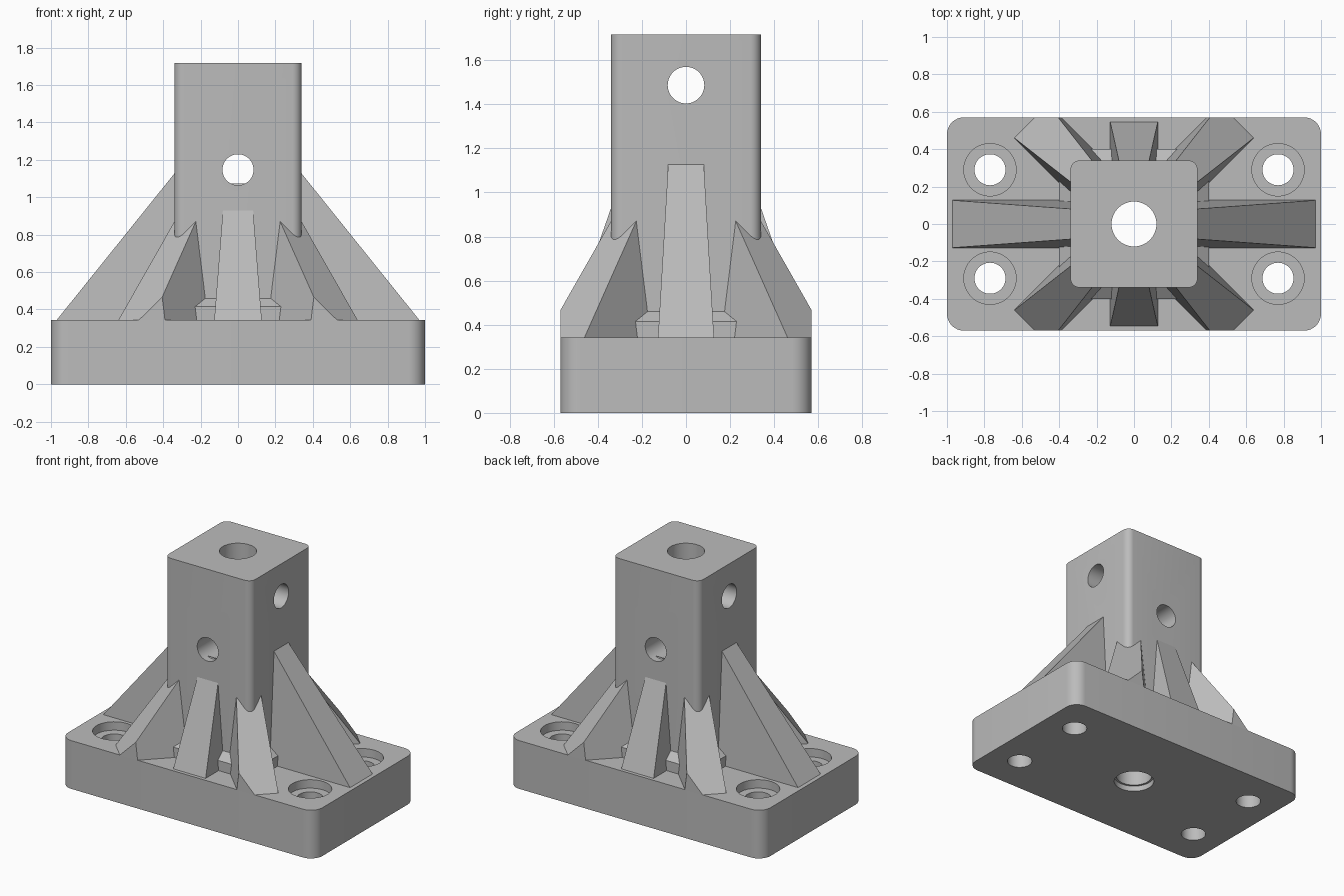
import bpy, bmesh, math
from mathutils import Matrix, Vector

if "Cube" in bpy.data.objects:
    bpy.data.objects.remove(bpy.data.objects["Cube"], do_unlink=True)

grey = bpy.data.materials.new("plain_grey")
grey.use_nodes = True
colour = (0.5, 0.5, 0.5, 1)
grey.diffuse_color = colour
grey.node_tree.nodes["Principled BSDF"].inputs["Base Color"].default_value = colour

PLATE_TOP, PLATE_Y, POST, TOP = 0.343, 0.57, 0.34, 1.717


def add_object(name, bm):
    bmesh.ops.recalc_face_normals(bm, faces=bm.faces)
    mesh = bpy.data.meshes.new(name)
    bm.to_mesh(mesh)
    bm.free()
    mesh.materials.append(grey)
    obj = bpy.data.objects.new(name, mesh)
    bpy.context.collection.objects.link(obj)
    return obj


def rounded_block(name, hx, hy, z0, z1, radius):
    """Upright block with rounded vertical edges."""
    bm = bmesh.new()
    bmesh.ops.create_cube(bm, size=1)
    for v in bm.verts:
        v.co = Vector((v.co.x * 2 * hx, v.co.y * 2 * hy, z1 if v.co.z > 0 else z0))
    upright = [e for e in bm.edges if abs(e.verts[0].co.z - e.verts[1].co.z) > 0.01]
    bmesh.ops.bevel(bm, geom=upright, offset=radius, segments=8, profile=0.5, affect='EDGES')
    return add_object(name, bm)


def drill(targets, radius, centre, length, axis='Z'):
    """Cut a round hole through the targets, then discard the cutter."""
    bm = bmesh.new()
    turn = {'Z': Matrix(), 'X': Matrix.Rotation(math.pi / 2, 4, 'Y'),
            'Y': Matrix.Rotation(math.pi / 2, 4, 'X')}[axis]
    bmesh.ops.create_cone(bm, cap_ends=True, segments=48, radius1=radius, radius2=radius,
                          depth=length, matrix=Matrix.Translation(centre) @ turn)
    cutter = add_object("hole_cutter", bm)
    cutter.hide_render = True
    for obj in targets:
        mod = obj.modifiers.new("hole", 'BOOLEAN')
        mod.operation, mod.solver, mod.object = 'DIFFERENCE', 'EXACT', cutter
        bpy.context.view_layer.objects.active = obj
        bpy.ops.object.modifier_apply(modifier=mod.name)
    bpy.data.objects.remove(cutter, do_unlink=True)


def rib(name, angle, foot, wall, height):
    """Sloping rib with drafted sides, reaching a little inside the post."""
    inner = wall - 0.05
    grow = (foot - inner) / (foot - wall)
    top = PLATE_TOP + (height - PLATE_TOP) * grow
    low, high = 0.127, 0.127 - 0.046 * grow
    bm = bmesh.new()
    for s in (-1, 1):
        for r, w, z in ((foot, low, PLATE_TOP), (inner, low, PLATE_TOP), (inner, high, top)):
            bm.verts.new((r, s * w, z))
    bmesh.ops.convex_hull(bm, input=bm.verts)
    bmesh.ops.dissolve_limit(bm, angle_limit=0.01, verts=bm.verts, edges=bm.edges)
    bmesh.ops.rotate(bm, verts=bm.verts, matrix=Matrix.Rotation(angle, 3, 'Z'))
    # Trim flush with the long sides of the plate
    for s in (-1, 1):
        cut = bmesh.ops.bisect_plane(bm, geom=bm.verts[:] + bm.edges[:] + bm.faces[:],
                                     plane_co=(0, s * PLATE_Y, 0), plane_no=(0, s, 0),
                                     clear_outer=True)
        edges = [g for g in cut['geom_cut'] if isinstance(g, bmesh.types.BMEdge)]
        if edges:
            bmesh.ops.holes_fill(bm, edges=edges)
    return add_object(name, bm)


# Plate, post and the chamfered collar around the post's foot
plate = rounded_block("base_plate", 1, PLATE_Y, 0, PLATE_TOP, 0.09)
post = rounded_block("square_post", POST, POST, PLATE_TOP, TOP, 0.05)
bm = bmesh.new()
for half, z in ((0.4, PLATE_TOP), (0.4, 0.415), (POST - 0.01, 0.467)):
    for sx in (-1, 1):
        for sy in (-1, 1):
            bm.verts.new((sx * half, sy * half, z))
bmesh.ops.convex_hull(bm, input=bm.verts)
bmesh.ops.dissolve_limit(bm, angle_limit=0.01, verts=bm.verts, edges=bm.edges)
collar = add_object("post_collar", bm)

# Central bore with a shallow recess underneath
drill([plate, post, collar], 0.12, (0, 0, 0.9), 3)
drill([plate], 0.135, (0, 0, 0), 0.08)

# Cross holes through the post
drill([post], 0.083, (0, 0, 1.147), 2, 'Y')
drill([post], 0.083, (0, 0, 1.487), 2, 'X')

# Counterbored bolt holes
for sx in (-1, 1):
    for sy in (-1, 1):
        spot = (sx * 0.77, sy * 0.29)
        drill([plate], 0.083, (*spot, 0.2), 1)
        drill([plate], 0.14, (*spot, PLATE_TOP), 0.12)

# Ribs: two long, two short, four diagonal
for side, angle in (("left", 0), ("right", math.pi)):
    rib("long_rib_" + side, angle, 0.97, POST, 1.127)
for side, angle in (("back", math.pi / 2), ("front", -math.pi / 2)):
    rib("short_rib_" + side, angle, 0.545, POST, 0.93)
for i, side in enumerate(("back_left", "back_right", "front_right", "front_left")):
    rib("diagonal_rib_" + side, math.pi * (0.25 + i / 2), 0.778, 0.4, 0.87)

# Smooth the rounded corners and holes, keeping hard edges
bpy.ops.object.select_all(action='DESELECT')
for obj in (plate, post, collar):
    obj.select_set(True)
bpy.context.view_layer.objects.active = plate
bpy.ops.object.shade_smooth_by_angle(angle=math.radians(30))
